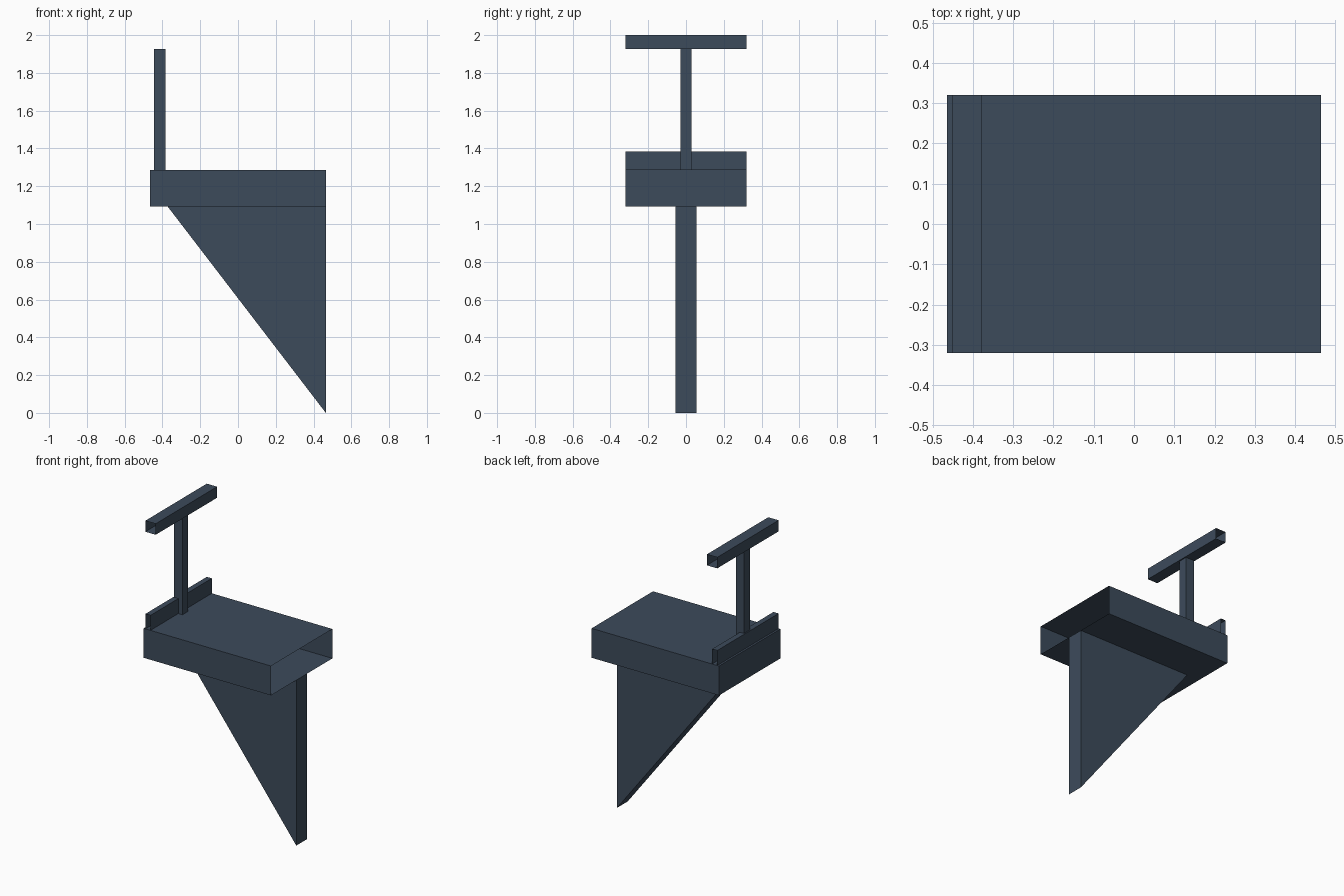
import bpy
import bmesh

cube = bpy.data.objects.get("Cube")
if cube:
    bpy.data.objects.remove(cube, do_unlink=True)

# Single slate colour
SLATE = (0.046, 0.07, 0.105, 1.0)
slate = bpy.data.materials.new("slate_blue")
slate.use_nodes = True
slate.diffuse_color = SLATE
slate.node_tree.nodes["Principled BSDF"].inputs["Base Color"].default_value = SLATE


def finish(name, bm):
    mesh = bpy.data.meshes.new(name)
    bm.to_mesh(mesh)
    bm.free()
    mesh.materials.append(slate)
    obj = bpy.data.objects.new(name, mesh)
    bpy.context.collection.objects.link(obj)
    return obj


def extrude_profile(name, profile, half_width, skip_sides=(), caps=True):
    """Sweep an x-z outline across y, with chosen sides or both caps left open."""
    bm = bmesh.new()
    front = [bm.verts.new((x, -half_width, z)) for x, z in profile]
    back = [bm.verts.new((x, half_width, z)) for x, z in profile]
    n = len(profile)
    for i in range(n):
        if i not in skip_sides:
            j = (i + 1) % n
            bm.faces.new((front[i], front[j], back[j], back[i]))
    if caps:
        bm.faces.new(front[::-1])
        bm.faces.new(back)
    bmesh.ops.recalc_face_normals(bm, faces=bm.faces)
    return finish(name, bm)


def rect(x0, x1, z0, z1):
    # side order: bottom, +x, top, -x
    return [(x0, z0), (x1, z0), (x1, z1), (x0, z1)]


HALF = 0.32
DECK_LOW, DECK_TOP = 1.092, 1.286
RAIL_LOW = 1.927

# Hollow deck, open at the +x end
extrude_profile("deck", rect(-0.465, 0.465, DECK_LOW, DECK_TOP), HALF, skip_sides=(1,))

# Triangular support fin, its top closed off by the deck
extrude_profile("support_fin", [(-0.372, DECK_LOW), (0.465, 0), (0.465, DECK_LOW)],
                0.056, skip_sides=(2,))

# Low stop board with open ends
extrude_profile("stop_board", rect(-0.452, -0.415, DECK_TOP, 1.385), HALF, caps=False)

# Post between the deck and the rail
extrude_profile("post", rect(-0.445, -0.385, DECK_TOP, RAIL_LOW), 0.03, skip_sides=(0, 2))

# Top rail as an open-ended square tube
extrude_profile("top_rail", rect(-0.452, -0.377, RAIL_LOW, 2.0), HALF, caps=False)
